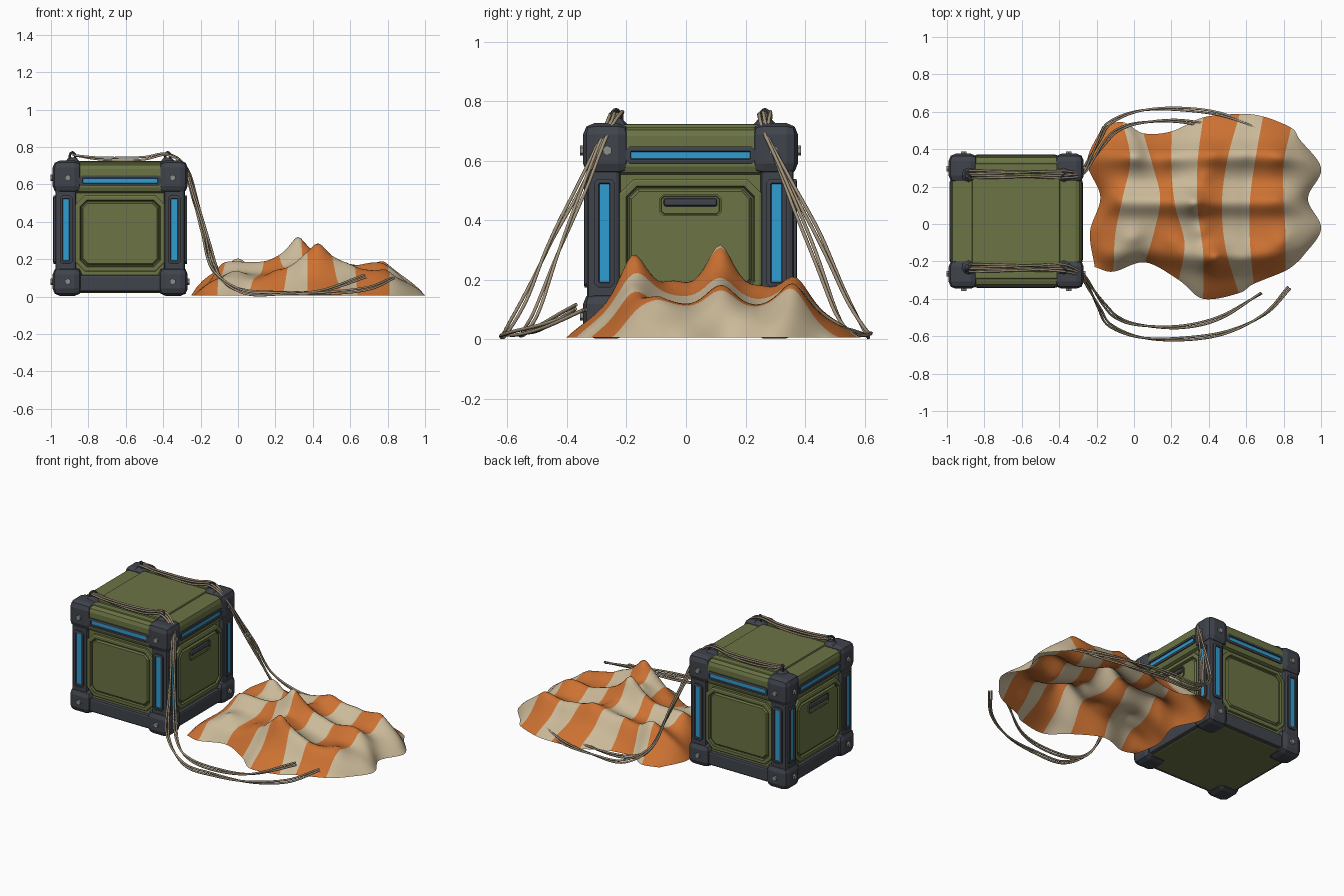
import bpy, bmesh, math
from mathutils import Vector, Matrix

if "Cube" in bpy.data.objects:
    bpy.data.objects.remove(bpy.data.objects["Cube"])

CX, CY = -0.63, 0.015          # crate centre


def material(name, rgb):
    m = bpy.data.materials.new(name)
    m.diffuse_color = (*rgb, 1)
    m.use_nodes = True
    m.node_tree.nodes["Principled BSDF"].inputs["Base Color"].default_value = m.diffuse_color
    return m


GREEN = material("olive green", (0.145, 0.172, 0.058))
GROOVE = material("deep olive", (0.10, 0.118, 0.04))
DARK = material("slate grey", (0.05, 0.056, 0.07))
BLUE = material("bright blue", (0.03, 0.34, 0.64))
STEEL = material("bolt steel", (0.27, 0.27, 0.25))
ORANGE = material("cloth orange", (0.60, 0.165, 0.032))
CREAM = material("cloth cream", (0.60, 0.49, 0.32))
ROPE = material("rope tan", (0.36, 0.29, 0.195))


def add_mesh(name, bm, mats, matrix=Matrix()):
    me = bpy.data.meshes.new(name)
    bm.to_mesh(me)
    bm.free()
    for m in mats:
        me.materials.append(m)
    ob = bpy.data.objects.new(name, me)
    ob.matrix_world = matrix
    bpy.context.collection.objects.link(ob)
    return ob


def box(name, lo, hi, mat, bevel=0.0, matrix=Matrix(), segments=2):
    bm = bmesh.new()
    bmesh.ops.create_cube(bm, size=1)
    lo, hi = Vector(lo), Vector(hi)
    for v in bm.verts:
        v.co = [(a + b) / 2 + c * (b - a) for a, b, c in zip(lo, hi, v.co)]
    if bevel:
        bmesh.ops.bevel(bm, geom=bm.edges[:], offset=bevel, segments=segments,
                        profile=0.5, affect='EDGES')
    return add_mesh(name, bm, [mat], matrix)


def octagon_panel(name, half, z0, z1, cut, y0, y1, steps, mats, matrix, last=0):
    """Chamfered plate facing -y; steps are (inset, depth, material)."""
    pts = [(-half + cut, z0), (half - cut, z0), (half, z0 + cut), (half, z1 - cut),
           (half - cut, z1), (-half + cut, z1), (-half, z1 - cut), (-half, z0 + cut)]
    bm = bmesh.new()
    front = bm.faces.new([bm.verts.new((x, y1, z)) for x, z in pts])
    back = [bm.verts.new((x, y0, z)) for x, z in pts]
    fv = front.verts[:]
    for i in range(8):
        j = (i + 1) % 8
        bm.faces.new((fv[j], fv[i], back[i], back[j]))
    bm.normal_update()
    for width, depth, slot in steps:
        ring = bmesh.ops.inset_individual(bm, faces=[front], thickness=width, depth=depth)
        for f in ring['faces']:
            f.material_index = slot
    front.material_index = last
    return add_mesh(name, bm, mats, matrix)


def cylinder(name, r, depth, mat, matrix, r2=None, sides=8):
    bm = bmesh.new()
    bmesh.ops.create_cone(bm, cap_ends=True, segments=sides, radius1=r,
                          radius2=r if r2 is None else r2, depth=depth)
    return add_mesh(name, bm, [mat], matrix)


# Crate core and lid
base = Matrix.Translation((CX, CY, 0))
box("crate_body", (-0.322, -0.322, 0.02), (0.322, 0.322, 0.57), GREEN, 0.01, base)
box("lid", (-0.348, -0.348, 0.552), (0.348, 0.348, 0.713), GREEN, 0.03, base)
box("lid_top_plate", (-0.235, -0.245, 0.70), (0.235, 0.245, 0.724), GREEN, 0.008, base)
for s in (-1, 1):
    box("lid_top_rib", (-0.22, s * 0.287 - 0.022, 0.70), (0.22, s * 0.287 + 0.022, 0.722),
        GREEN, 0.008, base)

# Four sides, each turned about the crate axis
LIGHT_STEPS = [(0.010, 0.002, 0), (0.006, 0, 0), (0.003, -0.006, 0)]
for k in range(4):
    M = base @ Matrix.Rotation(k * math.pi / 2, 4, 'Z')
    octagon_panel("side_panel", 0.24, 0.135, 0.54, 0.05, -0.31, -0.337,
                  [(0.008, 0.004, 0), (0.018, 0, 0), (0.006, -0.012, 1), (0.006, 0, 1),
                   (0.008, 0.010, 0)], [GREEN, GROOVE], M)
    if k % 2:                                   # grab handles
        octagon_panel("handle_recess", 0.105, 0.415, 0.488, 0.014, -0.32, -0.345,
                      [(0.006, 0, 0), (0.004, -0.008, 1)], [GREEN, GROOVE], M)
        box("handle", (-0.09, -0.354, 0.447), (0.09, -0.333, 0.475), DARK, 0.008, M)
    # lid light bar
    octagon_panel("lid_light", 0.217, 0.590, 0.648, 0.012, -0.33, -0.354,
                  LIGHT_STEPS, [DARK, BLUE], M, 1)
    # bottom rail, corner post
    box("bottom_rail", (-0.25, -0.342, 0.025), (0.25, -0.30, 0.115), DARK, 0.012, M)
    box("corner_post", (-0.347, -0.347, 0.12), (-0.235, -0.235, 0.59), DARK, 0.016, M)
    for s in (-1, 1):
        octagon_panel("post_light", 0.034, 0.175, 0.54, 0.012, -0.33, -0.356, LIGHT_STEPS,
                      [DARK, BLUE], M @ Matrix.Translation((s * 0.289, 0, 0)), 1)
        for z in (0.635, 0.08):                 # bolts
            cylinder("bolt", 0.017, 0.02, STEEL, M @ Matrix.Translation((s * 0.28, -0.362, z))
                     @ Matrix.Rotation(math.pi / 2, 4, 'X'), sides=6)
    # corner caps
    box("top_corner_cap", (-0.361, -0.361, 0.553), (-0.205, -0.205, 0.727), DARK, 0.038, M)
    box("bottom_corner_cap", (-0.361, -0.361, 0.004), (-0.205, -0.205, 0.157), DARK, 0.038, M)

# Lashing rings on the lid corners
for sx in (-1, 1):
    for sy in (-1, 1):
        x, y = CX + sx * 0.255, CY + sy * 0.25
        cylinder("ring_base", 0.04, 0.022, DARK, Matrix.Translation((x, y, 0.732)), 0.02)
        bpy.ops.mesh.primitive_torus_add(
            major_segments=16, minor_segments=6, major_radius=0.02, minor_radius=0.007,
            location=(x, y, 0.751), rotation=(math.pi / 2, 0, sx * sy * math.pi / 4))
        ring = bpy.context.object
        ring.name = "lashing_ring"
        ring.data.materials.append(DARK)


def spline(vals, t):
    """Smooth value through evenly spaced samples, t from 0 to 1."""
    n = len(vals) - 1
    i = min(int(t * n), n - 1)
    f = t * n - i
    p1, p2 = vals[i], vals[i + 1]
    p0 = vals[i - 1] if i else p1 * 2 - p2
    p3 = vals[i + 2] if i + 2 <= n else p2 * 2 - p1
    return p1 + 0.5 * f * ((p2 - p0) + f * ((2 * p0 - 5 * p1 + 4 * p2 - p3)
                                            + f * (3 * (p1 - p2) + p3 - p0)))


# Striped canopy: seam lines (x along each seam), then seam ends in y
SEAMS = [(-.21, -.235, -.18, -.25, -.17), (-.11, -.10, -.06, -.02, -.06),
         (.06, .11, .14, .10, .05), (.24, .27, .22, .20, .20),
         (.37, .37, .34, .34, .37), (.56, .49, .47, .50, .565),
         (.64, .62, .62, .65, .69), (.81, .81, .80, .80, .84),
         (.89, 1.0, .93, 1.0, .88)]
Y_FRONT = [-.23, -.255, -.205, -.30, -.40, -.37, -.32, -.25, -.19]
Y_BACK = [.52, .545, .485, .495, .57, .588, .575, .515, .46]
# crumpled peaks: x, y, height, width
PEAKS = [(.32, .115, .14, .07), (.43, -.18, .155, .075), (.42, .37, .06, .08),
         (.0, .36, .09, .08), (-.01, -.08, .085, .08), (-.09, .14, .07, .07),
         (.2, -.1, .05, .06), (.2, .36, .05, .06), (.36, -.04, .06, .07),
         (.37, .25, .05, .07), (.78, .36, .085, .07), (.79, -.10, .085, .07),
         (.77, .13, .03, .07), (.6, -.19, .05, .07), (.6, .38, .03, .06)]


def canopy_height(x, y, dx, dy):
    """Puffed sheet: steep rim, three long folds and pointed peaks."""
    rim = (1 - math.exp(-dx / 0.07)) * (1 - math.exp(-dy / 0.11))
    fold = max(math.exp(-((y - c) / 0.065) ** 2) for c in (-0.18, 0.115, 0.37))
    h = 0.10 + 0.075 * fold
    for px, py, a, w in PEAKS:
        r = math.hypot(x - px, y - py)
        h += a * math.exp(-(math.sqrt(r * r + 0.0006) - 0.0245) / w)
    h -= 0.015 * math.exp(-((x - 0.62) / 0.06) ** 2)
    return 0.006 + rim * h * 0.93


NU, NV, STRIPES = 8, 60, 8
bm = bmesh.new()
rows = []
for i in range(STRIPES * NU + 1):
    u = i / (STRIPES * NU)
    row = []
    for j in range(NV + 1):
        v = j / NV
        xs = [spline(s, v) for s in SEAMS]
        x = spline(xs, u)
        ya, yb = spline(Y_FRONT, u), spline(Y_BACK, u)
        y = ya * (1 - v) + yb * v
        z = canopy_height(x, y, max(0, min(x - xs[0], xs[-1] - x)), min(y - ya, yb - y))
        row.append(bm.verts.new((x, y, z)))
    rows.append(row)
for i in range(STRIPES * NU):
    for j in range(NV):
        f = bm.faces.new((rows[i][j], rows[i + 1][j], rows[i + 1][j + 1], rows[i][j + 1]))
        f.smooth = True
        f.material_index = (i // NU) % 2
add_mesh("canopy", bm, [ORANGE, CREAM])

# Ropes: two per side, each of two loosely twisted strands
LID = [(-.885, .25, .757), (-.76, .25, .740), (-.63, .25, .735), (-.5, .25, .740),
       (-.375, .25, .760)]
INNER = [(-.28, .27, .69), (-.22, .345, .50), (-.16, .43, .29), (-.09, .50, .10),
         (.03, .54, .03), (.25, .55, .02), (.46, .50, .035), (.68, .37, .11)]
OUTER = [(-.285, .275, .69), (-.235, .355, .52), (-.185, .45, .34), (-.13, .54, .14),
         (.03, .605, .025), (.25, .615, .017), (.49, .58, .02), (.70, .48, .045),
         (.83, .34, .10)]
for side in (-1, 1):
    for tail, shift in ((INNER, -0.012), (OUTER, 0.012)):
        path = [Vector((x, side * (y + shift) + CY, z)) for x, y, z in LID]
        path += [Vector((x, side * y, z)) for x, y, z in tail]
        n = (len(path) - 1) * 12
        pts = [spline(path, i / n) for i in range(n + 1)]
        for strand in (0, math.pi):
            cu = bpy.data.curves.new("rope_strand", 'CURVE')
            cu.dimensions = '3D'
            cu.bevel_depth = 0.0062
            cu.bevel_resolution = 1
            cu.use_fill_caps = True
            sp = cu.splines.new('POLY')
            sp.points.add(n)
            length = 0.0
            for i, p in enumerate(pts):
                t = (pts[min(i + 1, n)] - pts[max(i - 1, 0)]).normalized()
                a = t.cross(Vector((0, 0, 1))).normalized()
                b = a.cross(t)
                length += (p - pts[i - 1]).length if i else 0
                ang = strand + length * math.tau / 1.2
                q = p + (a * math.cos(ang) + b * math.sin(ang)) * 0.0075
                sp.points[i].co = (*q, 1)
            cu.materials.append(ROPE)
            bpy.context.collection.objects.link(bpy.data.objects.new("rope_strand", cu))
